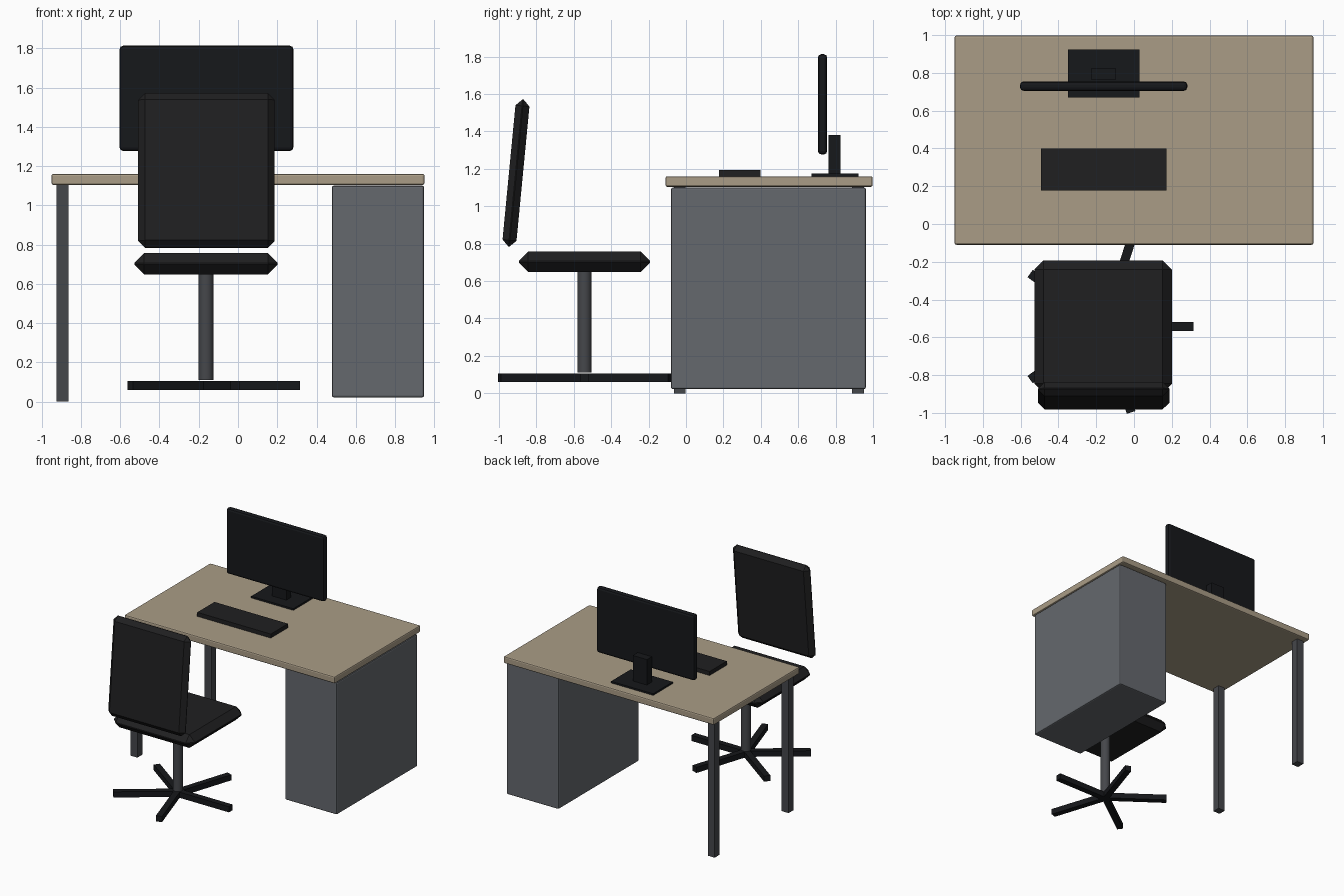
import bpy
import math
from mathutils import Vector

if "Cube" in bpy.data.objects:
    bpy.data.objects.remove(bpy.data.objects["Cube"])


def material(name, rgb):
    m = bpy.data.materials.new(name)
    m.diffuse_color = (*rgb, 1)
    m.use_nodes = True
    m.node_tree.nodes["Principled BSDF"].inputs["Base Color"].default_value = m.diffuse_color
    return m


WOOD = material("wood", (0.40, 0.335, 0.24))
STEEL = material("steel", (0.13, 0.14, 0.155))
LEG_GREY = material("leg_grey", (0.06, 0.063, 0.07))
FABRIC = material("fabric", (0.014, 0.014, 0.015))
PLASTIC = material("plastic", (0.008, 0.009, 0.011))


def box(name, lo, hi, mat, bevel=0, segments=1, tilt=0):
    """Box between two corners, optionally bevelled and tilted about x."""
    lo, hi = Vector(lo), Vector(hi)
    bpy.ops.mesh.primitive_cube_add(size=1, location=(lo + hi) / 2)
    ob = bpy.context.object
    ob.name = name
    ob.scale = hi - lo
    bpy.ops.object.transform_apply(location=False, rotation=False, scale=True)
    ob.rotation_euler.x = tilt
    ob.data.materials.append(mat)
    if bevel:
        b = ob.modifiers.new("bevel", 'BEVEL')
        b.width = bevel
        b.segments = segments
    return ob


# Desk: top, drawer cabinet, two legs on the left
box("desk_top", (-0.95, -0.11, 1.104), (0.95, 0.998, 1.16), WOOD, 0.01, 2)
box("cabinet", (0.478, -0.08, 0.022), (0.948, 0.962, 1.10), STEEL, 0.01, 2)
for name, y in (("front_leg", -0.065), ("rear_leg", 0.888)):
    box(name, (-0.925, y, 0), (-0.863, y + 0.063, 1.104), LEG_GREY)

# Monitor and keyboard
box("monitor_screen", (-0.603, 0.705, 1.277), (0.282, 0.755, 1.813), PLASTIC, 0.018, 2)
box("monitor_neck", (-0.225, 0.763, 1.17), (-0.098, 0.826, 1.382), PLASTIC)
box("monitor_base", (-0.35, 0.67, 1.157), (0.03, 0.923, 1.174), PLASTIC)
box("keyboard", (-0.492, 0.177, 1.16), (0.172, 0.399, 1.193), FABRIC)

# Chair: seat, tilted backrest, post and five-spoke base
CX, CY = -0.163, -0.543
box("chair_seat", (-0.528, -0.894, 0.648), (0.202, -0.192, 0.757), FABRIC, 0.05)
box("chair_back", (-0.509, -0.9465, 0.782), (0.187, -0.8715, 1.573), FABRIC, 0.035,
    tilt=-math.radians(5.5))

bpy.ops.mesh.primitive_cylinder_add(vertices=16, radius=0.038, depth=0.54,
                                    location=(CX, CY, 0.38))
post = bpy.context.object
post.name = "chair_post"
post.data.materials.append(LEG_GREY)
bpy.ops.object.shade_smooth_by_angle()

for i in range(5):
    a = math.tau * i / 5
    spoke = box("chair_spoke", (-0.239, -0.024, 0.06), (0.239, 0.024, 0.106), PLASTIC)
    spoke.location.x = CX + 0.239 * math.cos(a)
    spoke.location.y = CY + 0.239 * math.sin(a)
    spoke.rotation_euler.z = a
